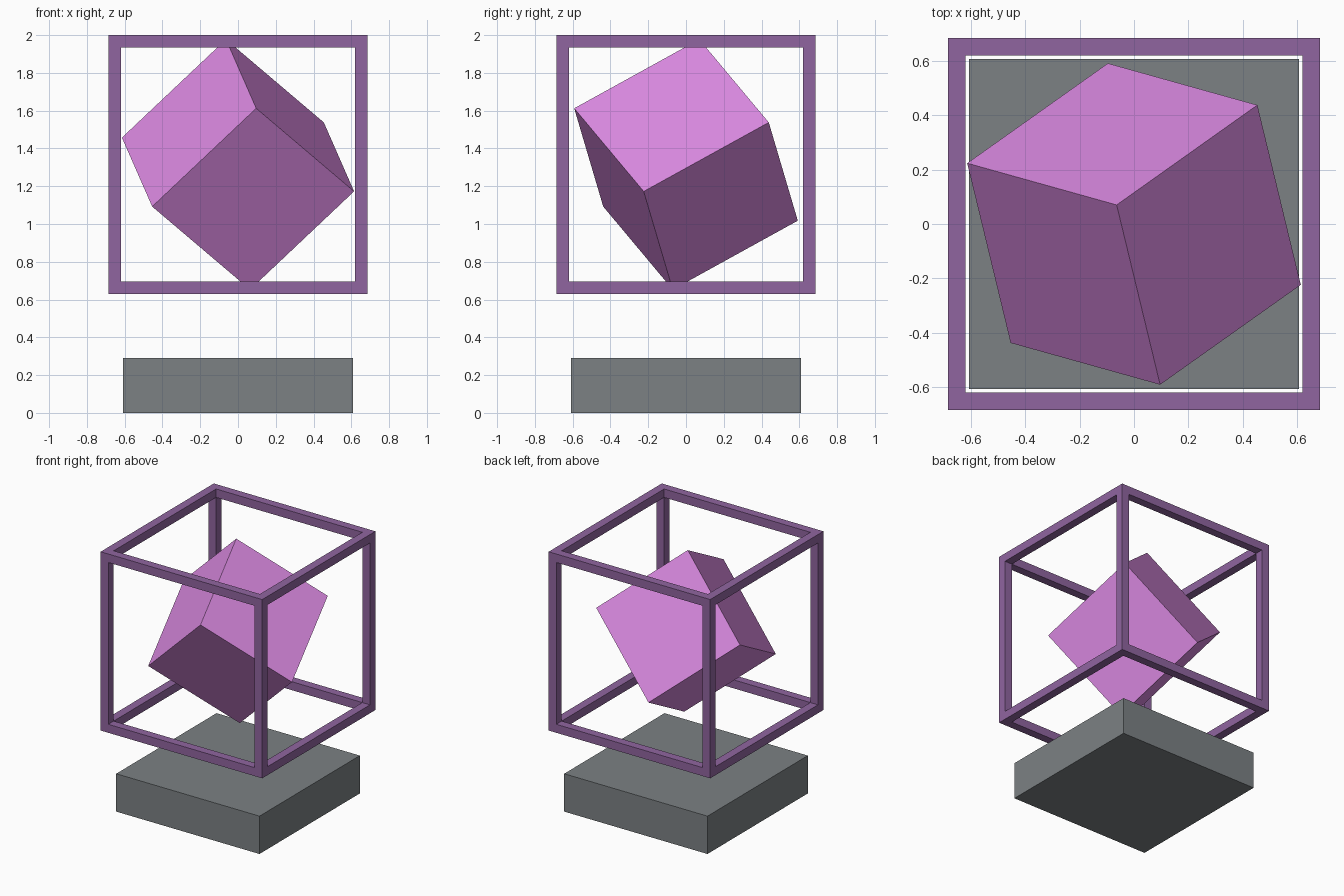
import bpy, bmesh
from math import radians
from mathutils import Matrix

if "Cube" in bpy.data.objects:
    bpy.data.objects.remove(bpy.data.objects["Cube"])


def make_object(name, bm, colour, location, rotation=(0, 0, 0)):
    bmesh.ops.recalc_face_normals(bm, faces=bm.faces)
    mesh = bpy.data.meshes.new(name)
    bm.to_mesh(mesh)
    bm.free()
    mat = bpy.data.materials.new(name + "_colour")
    mat.diffuse_color = (*colour, 1)
    mat.use_nodes = True
    mat.node_tree.nodes["Principled BSDF"].inputs["Base Color"].default_value = mat.diffuse_color
    mesh.materials.append(mat)
    obj = bpy.data.objects.new(name, mesh)
    obj.location = location
    obj.rotation_euler = [radians(a) for a in rotation]
    bpy.context.collection.objects.link(obj)
    return obj


def box(x, y, z):
    bm = bmesh.new()
    bmesh.ops.create_cube(bm, size=1, matrix=Matrix.Diagonal((x, y, z, 1)))
    return bm


CENTRE_Z = 1.315
BAR = 0.065

# Square plinth on the floor
make_object("base", box(1.215, 1.215, 0.29), (0.2, 0.22, 0.23), (0, 0, 0.145))

# Open cage: inset every face, sink the middles by one bar width, remove them
bm = box(1.37, 1.37, 1.37)
panels = list(bm.faces)
bmesh.ops.inset_individual(bm, faces=panels, thickness=BAR, use_even_offset=True)
for face in panels:
    normal = face.normal.copy()
    cap = bmesh.ops.extrude_discrete_faces(bm, faces=[face])["faces"][0]
    bmesh.ops.translate(bm, verts=cap.verts, vec=-normal * BAR)
    bmesh.ops.delete(bm, geom=[cap], context='FACES_ONLY')
bmesh.ops.remove_doubles(bm, verts=bm.verts, dist=0.001)
make_object("cage_frame", bm, (0.28, 0.13, 0.35), (0, 0, CENTRE_Z))

# Tilted solid cube floating inside the cage
make_object("inner_cube", box(0.773, 0.773, 0.773), (0.7, 0.25, 0.75),
            (0, 0, CENTRE_Z), (39.7, -42.3, -15.6))
